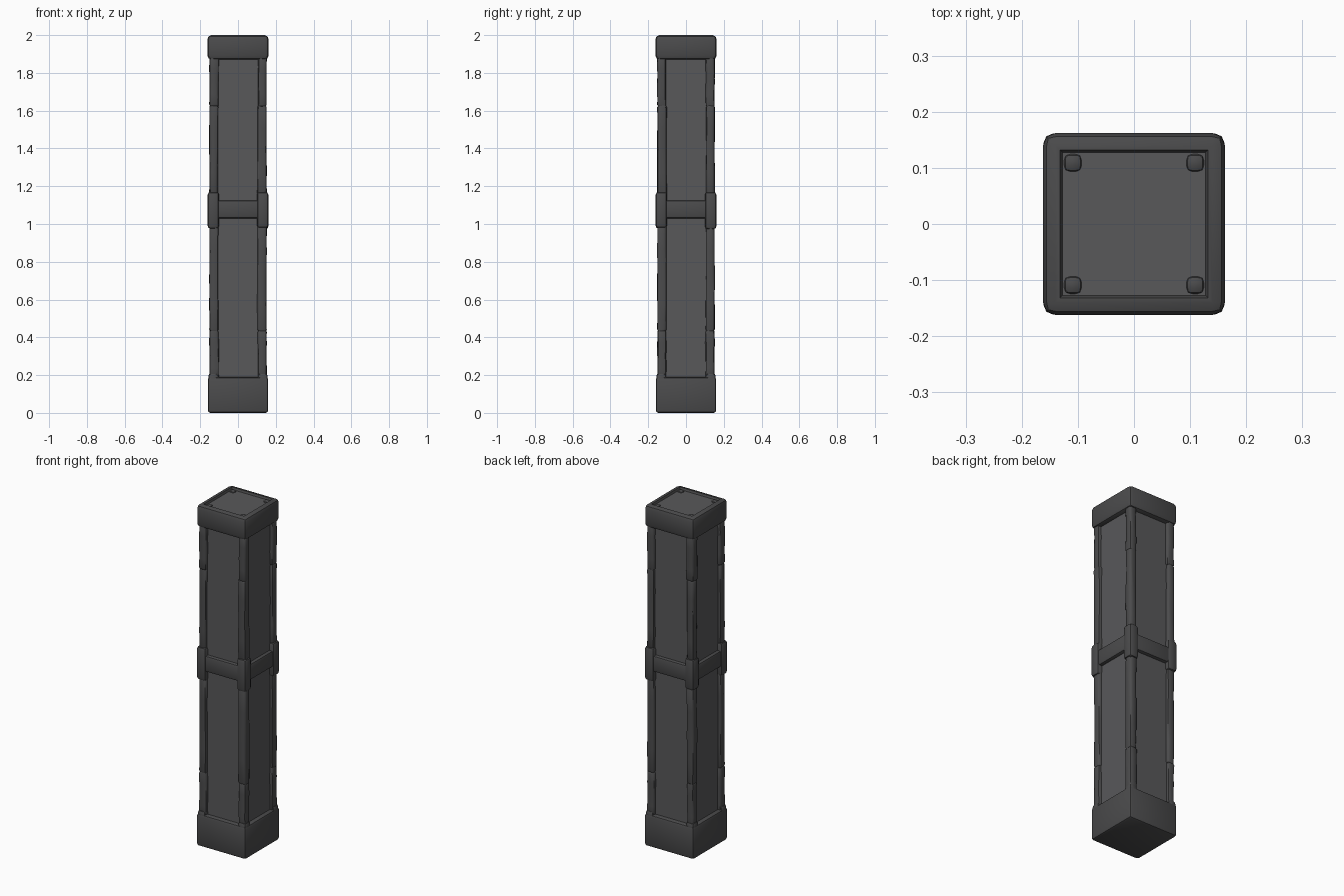
import bpy, bmesh, random
from mathutils import Vector

if "Cube" in bpy.data.objects:
    bpy.data.objects.remove(bpy.data.objects["Cube"])

random.seed(4)


def material(name, rgb):
    m = bpy.data.materials.new(name)
    m.diffuse_color = (*rgb, 1)
    m.use_nodes = True
    m.node_tree.nodes["Principled BSDF"].inputs["Base Color"].default_value = m.diffuse_color
    return m


FRAME = material("dark grey frame", (0.070, 0.070, 0.072))
PANEL = material("grey panel", (0.098, 0.098, 0.102))


def box(name, lo, hi, mat, bevel=0.0, segs=2, recess=None, wobble=0.0, cuts=0):
    """Bevelled box between two corners, optionally with a sunken top or worn surface."""
    lo, hi = Vector(lo), Vector(hi)
    bm = bmesh.new()
    bmesh.ops.create_cube(bm, size=1)
    for v in bm.verts:
        v.co = Vector([(lo[i] + hi[i]) / 2 + v.co[i] * (hi[i] - lo[i]) for i in range(3)])
    if bevel:
        bmesh.ops.bevel(bm, geom=bm.edges[:], offset=bevel, segments=segs,
                        profile=0.5, affect='EDGES')
    for k in range(cuts):
        z = lo.z + (hi.z - lo.z) * (k + 1) / (cuts + 1)
        bmesh.ops.bisect_plane(bm, geom=bm.verts[:] + bm.edges[:] + bm.faces[:],
                               plane_co=(0, 0, z), plane_no=(0, 0, 1))
    if wobble:
        for v in bm.verts:
            v.co.x += random.uniform(-wobble, wobble)
            v.co.y += random.uniform(-wobble, wobble)
    me = bpy.data.meshes.new(name)
    me.materials.append(mat)
    if recess:
        top = max(bm.faces, key=lambda f: f.calc_center_median().z)
        bmesh.ops.inset_region(bm, faces=[top], thickness=recess[0])
        bmesh.ops.inset_region(bm, faces=[top], thickness=0.006)
        for v in top.verts:
            v.co.z -= recess[1]
        me.materials.append(PANEL)
        top.material_index = 1
    bmesh.ops.recalc_face_normals(bm, faces=bm.faces[:])
    bm.to_mesh(me)
    bm.free()
    ob = bpy.data.objects.new(name, me)
    bpy.context.collection.objects.link(ob)
    bpy.context.view_layer.objects.active = ob
    ob.select_set(True)
    bpy.ops.object.shade_smooth_by_angle(angle=0.7)
    ob.select_set(False)
    return ob


def corner_box(name, sx, sy, inner, outer, z0, z1, **kw):
    """Box in one corner, spanning inner..outer on both axes."""
    xs = sorted((sx * inner, sx * outer))
    ys = sorted((sy * inner, sy * outer))
    return box(name, (xs[0], ys[0], z0), (xs[1], ys[1], z1), FRAME, **kw)


# Base, cap with sunken top, and recessed side panels
box("base", (-0.16, -0.16, 0), (0.16, 0.16, 0.19), FRAME, bevel=0.014)
box("cap", (-0.162, -0.162, 1.87), (0.162, 0.162, 2.0), FRAME, bevel=0.022,
    recess=(0.012, 0.012))
box("core_panels", (-0.134, -0.134, 0.15), (0.134, 0.134, 1.9), PANEL)

# Middle band
box("middle_band", (-0.154, -0.154, 1.03), (0.154, 0.154, 1.125), FRAME, bevel=0.012)

# Corner posts in worn segments, with band brackets and joints
segments = [(0.17, 0.44), (0.43, 1.0), (1.15, 1.63), (1.62, 1.89)]
for sx in (-1, 1):
    for sy in (-1, 1):
        for z0, z1 in segments:
            corner_box("corner_post", sx, sy, 0.104 + random.uniform(-0.004, 0.004),
                       0.151, z0, z1, bevel=0.012, wobble=0.002, cuts=3)
        corner_box("band_bracket", sx, sy, 0.1, 0.161,
                   0.98 + random.uniform(-0.01, 0.01), 1.17, bevel=0.016)
        corner_box("base_bracket", sx, sy, 0.105, 0.157, 0.15, 0.21, bevel=0.015)
        # small worn nub in each corner of the sunken top
        corner_box("top_nub", sx, sy, 0.092, 0.126, 1.96, 1.996, bevel=0.012)
